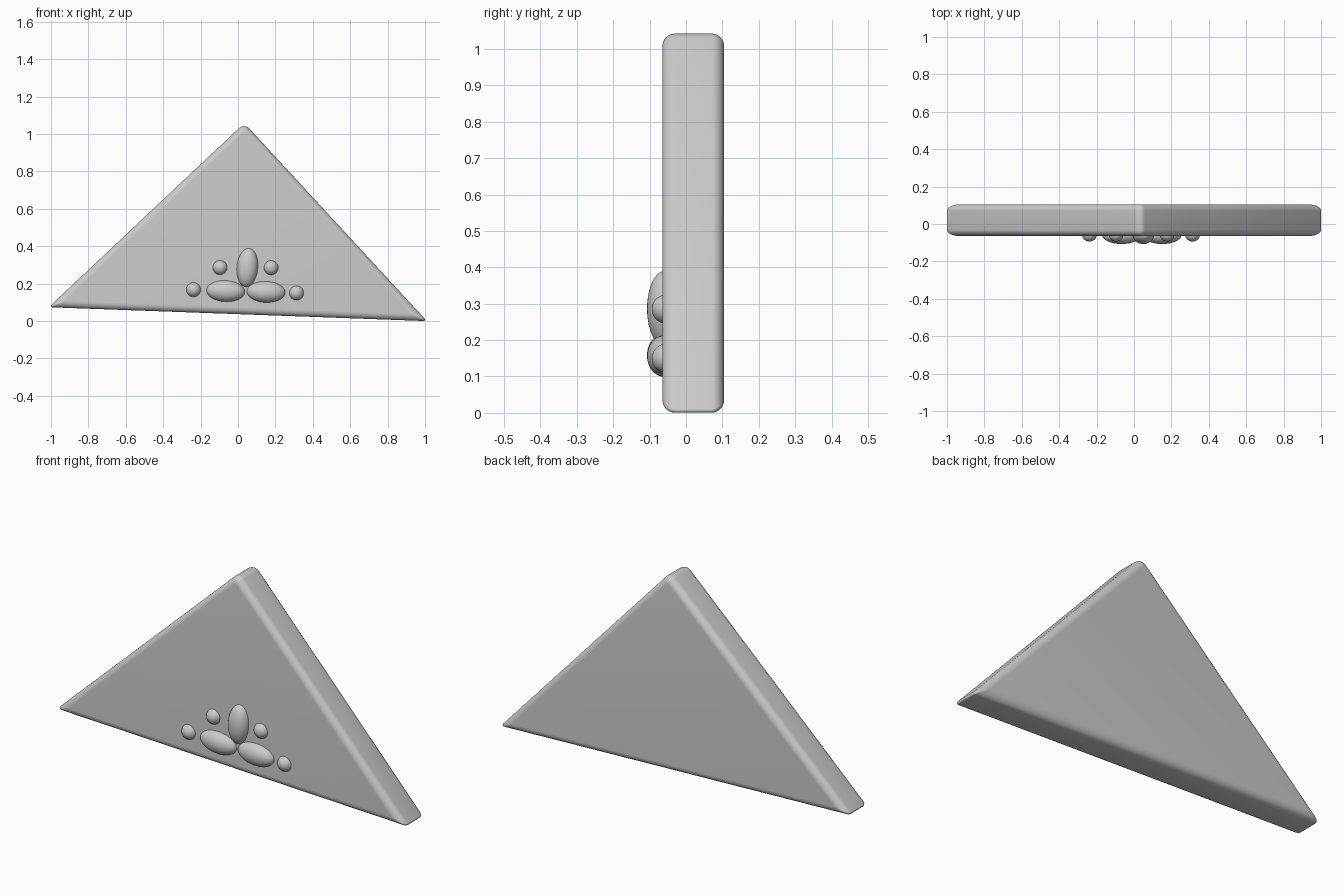
import bpy, bmesh, math
from mathutils import Vector, Matrix

cube = bpy.data.objects.get("Cube")
if cube:
    bpy.data.objects.remove(cube, do_unlink=True)

grey = bpy.data.materials.new("plain grey")
grey.use_nodes = True
grey.diffuse_color = (0.6, 0.6, 0.6, 1)
grey.node_tree.nodes["Principled BSDF"].inputs["Base Color"].default_value = (0.6, 0.6, 0.6, 1)

FRONT, BACK = -0.065, 0.105
BEVEL = 0.034
STEPS = 8     # segments in each rounded edge
ARC = 6       # segments in each rounded corner

# Slab outline: sharp corner (x, z) and its rounding radius, counter-clockwise
CORNERS = [((-1.012, 0.074), 0.0084), ((1.01, 0.0), 0.0075), ((0.034, 1.058), 0.038)]


def add_object(name, bm, angle):
    bmesh.ops.recalc_face_normals(bm, faces=bm.faces)
    mesh = bpy.data.meshes.new(name)
    bm.to_mesh(mesh)
    bm.free()
    mesh.materials.append(grey)
    obj = bpy.data.objects.new(name, mesh)
    bpy.context.collection.objects.link(obj)
    bpy.ops.object.select_all(action="DESELECT")
    obj.select_set(True)
    bpy.context.view_layer.objects.active = obj
    bpy.ops.object.shade_smooth_by_angle(angle=math.radians(angle))
    return obj


def outline(inset):
    """Rounded triangle moved inward by inset, as (x, z) points."""
    points = []
    for i, (corner, radius) in enumerate(CORNERS):
        here = Vector(corner)
        before = (here - Vector(CORNERS[i - 1][0])).normalized()
        after = (Vector(CORNERS[(i + 1) % 3][0]) - here).normalized()
        inward = (after - before).normalized()
        half = math.acos(max(-1, min(1, inward.dot(after))))
        r = radius * (1 - 0.8 * inset / BEVEL)
        centre = here + inward * ((inset + r) / math.sin(half))
        start = math.atan2(-before.x, before.y)
        turn = math.pi - 2 * half
        start = math.atan2(-before.x, before.y)  # outward normal of incoming side
        for k in range(ARC + 1):
            a = start + turn * k / ARC
            points.append(centre + r * Vector((math.cos(a), math.sin(a))))
    return points


# Triangular slab: rings lofted from front to back with rounded rims
profile = []
for k in range(STEPS + 1):
    a = math.pi / 2 * k / STEPS
    profile.append((BEVEL * (1 - math.sin(a)), BEVEL * (1 - math.cos(a))))
levels = [(inset, FRONT + depth) for inset, depth in profile]
levels += [(inset, BACK - depth) for inset, depth in reversed(profile)]

bm = bmesh.new()
rings = [[bm.verts.new((p.x, y, p.y)) for p in outline(inset)] for inset, y in levels]
for a, b in zip(rings, rings[1:]):
    for i in range(len(a)):
        j = (i + 1) % len(a)
        bm.faces.new((a[i], a[j], b[j], b[i]))
bm.faces.new(rings[0])
bm.faces.new(rings[-1])
add_object("triangular_slab", bm, 40)


# Ornament: ellipsoids half sunk into the front face
def ellipsoid(name, x, z, y, size, tilt=0):
    bm = bmesh.new()
    bmesh.ops.create_uvsphere(bm, u_segments=32, v_segments=20, radius=1)
    bmesh.ops.transform(bm, verts=bm.verts, matrix=Matrix.LocRotScale(
        Vector((x, y, z)), Matrix.Rotation(math.radians(tilt), 3, "Y"), Vector(size)))
    add_object(name, bm, 180)


LONG, WIDE, DEEP, BEAD = 0.104, 0.057, 0.048, 0.04
ellipsoid("upper_petal", 0.05, 0.286, -0.059, (WIDE, DEEP, LONG), 5)
ellipsoid("right_petal", -0.066, 0.16, -0.059, (LONG, DEEP, WIDE), 3)
ellipsoid("left_petal", 0.15, 0.156, -0.059, (LONG, DEEP, WIDE), 2)
for name, x, z in [("right_outer_bead", -0.238, 0.168), ("right_inner_bead", -0.096, 0.286),
                   ("left_inner_bead", 0.177, 0.285), ("left_outer_bead", 0.313, 0.15)]:
    ellipsoid(name, x, z, -0.054, (BEAD, BEAD, BEAD))
